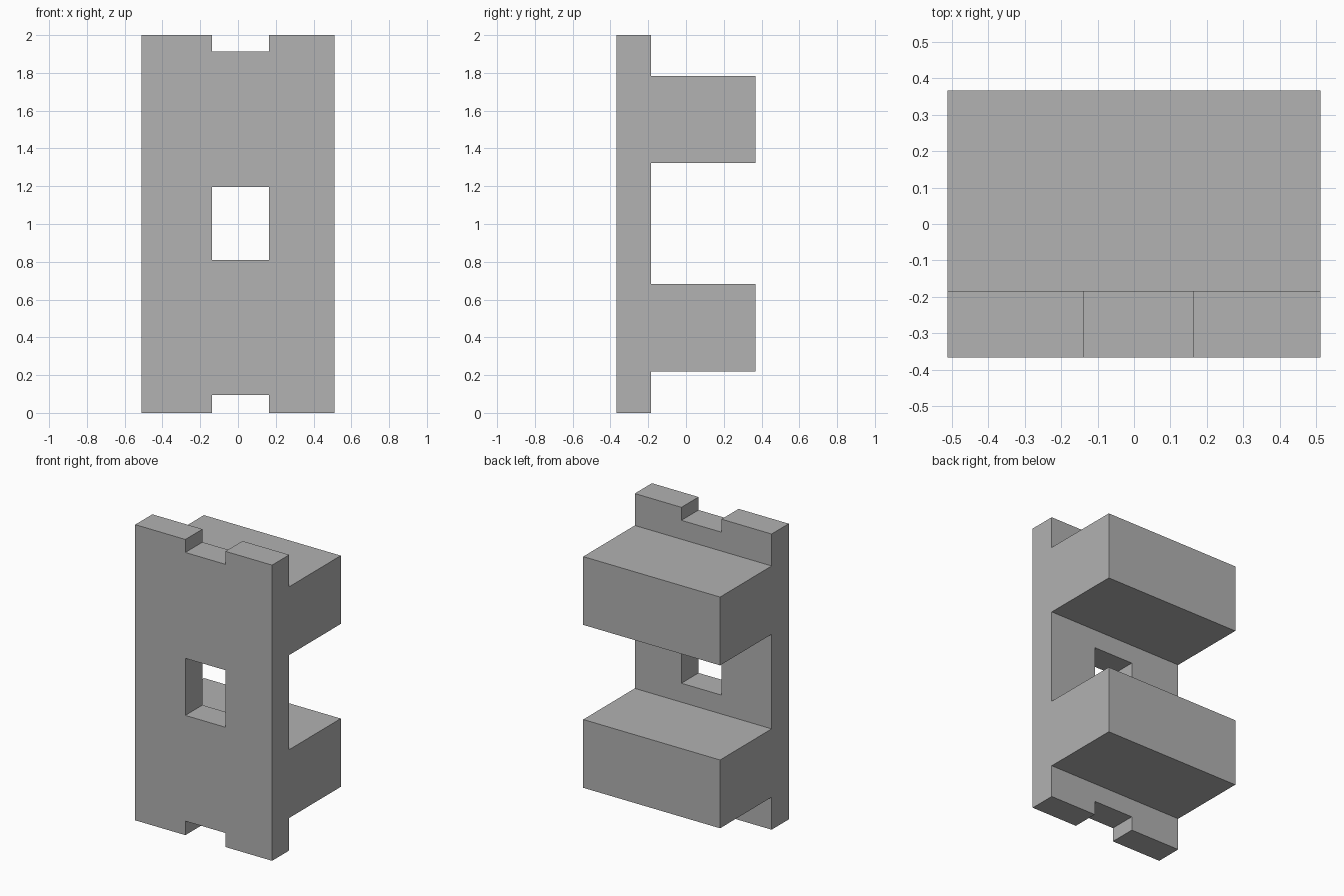
import bpy
import bmesh
from mathutils import Vector

if "Cube" in bpy.data.objects:
    bpy.data.objects.remove(bpy.data.objects["Cube"], do_unlink=True)

grey = bpy.data.materials.new("plain grey")
grey.use_nodes = True
colour = (0.445, 0.445, 0.445, 1)
grey.diffuse_color = colour
grey.node_tree.nodes["Principled BSDF"].inputs["Base Color"].default_value = colour

HALF_W, FRONT, PLATE_BACK, BACK = 0.512, -0.367, -0.184, 0.367


def extrude_profile(name, profile, x0, x1):
    """Extrude a (y, z) outline along x."""
    bm = bmesh.new()
    face = bm.faces.new([bm.verts.new((x0, y, z)) for y, z in profile])
    grown = bmesh.ops.extrude_face_region(bm, geom=[face])["geom"]
    verts = [g for g in grown if isinstance(g, bmesh.types.BMVert)]
    bmesh.ops.translate(bm, verts=verts, vec=Vector((x1 - x0, 0, 0)))
    bmesh.ops.recalc_face_normals(bm, faces=bm.faces)
    mesh = bpy.data.meshes.new(name)
    bm.to_mesh(mesh)
    bm.free()
    mesh.materials.append(grey)
    obj = bpy.data.objects.new(name, mesh)
    bpy.context.collection.objects.link(obj)
    return obj


# Bracket: upright plate with two arms reaching back
outline = [(FRONT, 0), (PLATE_BACK, 0)]
for low, high in ((0.22, 0.682), (1.322, 1.784)):
    outline += [(PLATE_BACK, low), (BACK, low), (BACK, high), (PLATE_BACK, high)]
outline += [(PLATE_BACK, 2), (FRONT, 2)]
bracket = extrude_profile("bracket", outline, -HALF_W, HALF_W)

# Bottom notch, window and top notch cut through the plate
cutters = []
for low, high in ((-0.2, 0.095), (0.81, 1.196), (1.912, 2.2)):
    y0, y1 = FRONT - 0.1, PLATE_BACK + 0.1
    box = [(y0, low), (y1, low), (y1, high), (y0, high)]
    cutter = extrude_profile("opening_cutter", box, -0.137, 0.163)
    cutter.hide_render = True
    cut = bracket.modifiers.new("opening", "BOOLEAN")
    cut.operation, cut.solver, cut.object = "DIFFERENCE", "EXACT", cutter
    cutters.append(cutter)

# Bake the cuts and discard the cutters
depsgraph = bpy.context.evaluated_depsgraph_get()
cut_mesh = bpy.data.meshes.new_from_object(bracket.evaluated_get(depsgraph))
bracket.modifiers.clear()
bracket.data = cut_mesh
for cutter in cutters:
    bpy.data.objects.remove(cutter, do_unlink=True)
